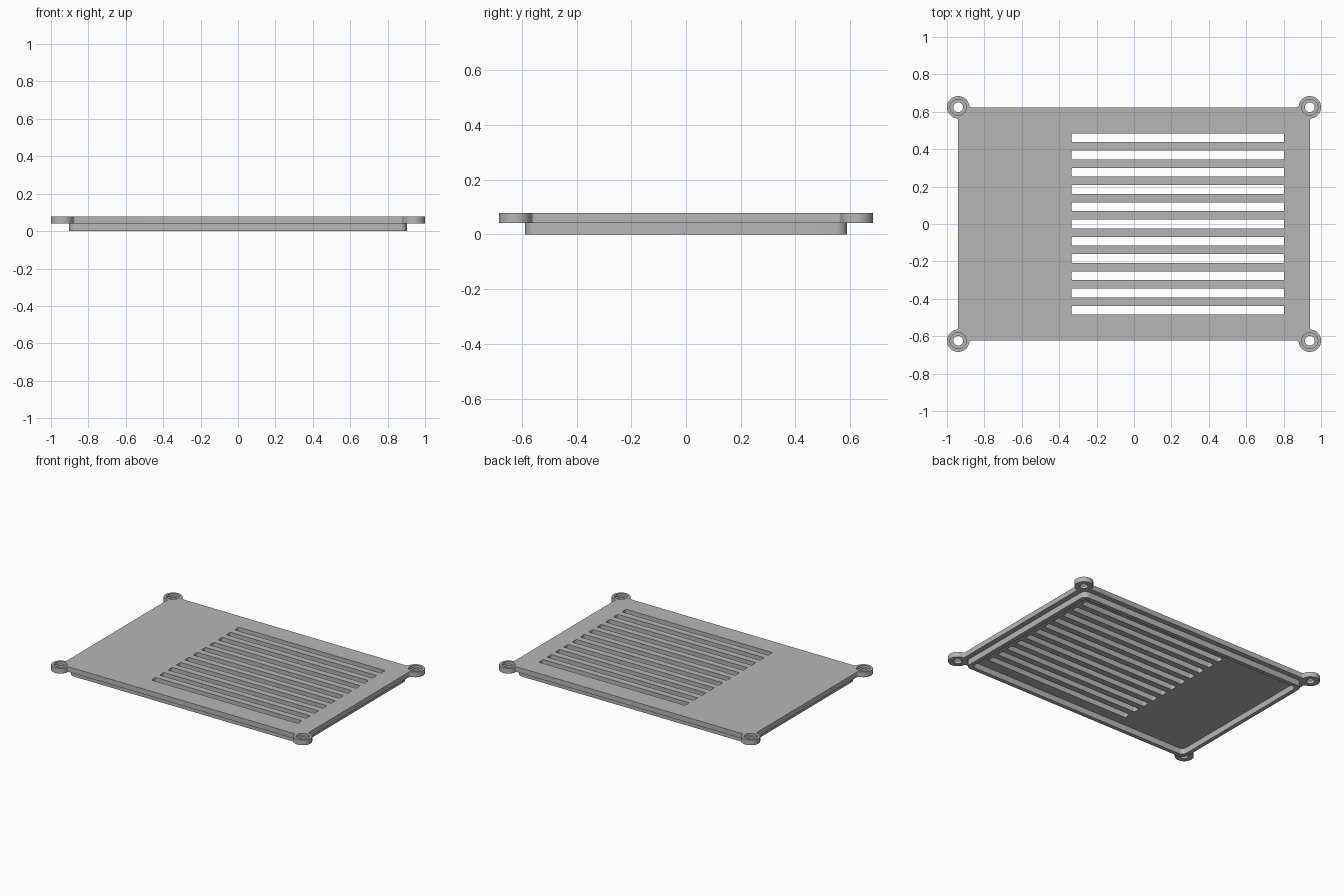
import bpy, bmesh
from math import sin, cos, pi, atan2, sqrt, radians

cube = bpy.data.objects.get("Cube")
if cube:
    bpy.data.objects.remove(cube, do_unlink=True)

TOP, UNDER = 0.078, 0.042           # plate heights
PX, PY = 0.94, 0.624                # plate half size, also the lug centres
LUG, FILLET = 0.06, 0.01            # lug radius and the blend into the plate edge

grey = bpy.data.materials.new("grey_plastic")
grey.use_nodes = True
grey.diffuse_color = (0.47, 0.47, 0.47, 1)
grey.node_tree.nodes["Principled BSDF"].inputs["Base Color"].default_value = grey.diffuse_color


def arc(cx, cy, r, a0, a1, n):
    return [(cx + r * cos(a0 + (a1 - a0) * i / n), cy + r * sin(a0 + (a1 - a0) * i / n))
            for i in range(n + 1)]


def circle(cx, cy, r, n=48):
    return arc(cx, cy, r, 0, 2 * pi, n)[:-1]


def rounded_rect(cx, cy, hx, hy, r, n):
    pts = []
    for k, (sx, sy) in enumerate([(1, 1), (-1, 1), (-1, -1), (1, -1)]):
        pts += arc(cx + sx * (hx - r), cy + sy * (hy - r), r, k * pi / 2, (k + 1) * pi / 2, n)
    return pts


def loft(bm, sections, ring=False):
    """Skin (outline, z) sections; cap the ends, or join last to first for a ring."""
    loops = [[bm.verts.new((x, y, z)) for x, y in pts] for pts, z in sections]
    pairs = list(zip(loops, loops[1:]))
    if ring:
        pairs.append((loops[-1], loops[0]))
    else:
        bm.faces.new(loops[0][::-1])
        bm.faces.new(loops[-1])
    for a, b in pairs:
        for i in range(len(a)):
            j = (i + 1) % len(a)
            bm.faces.new((a[i], a[j], b[j], b[i]))


def make_object(name, bm):
    bmesh.ops.recalc_face_normals(bm, faces=bm.faces)
    mesh = bpy.data.meshes.new(name)
    bm.to_mesh(mesh)
    bm.free()
    mesh.materials.append(grey)
    obj = bpy.data.objects.new(name, mesh)
    bpy.context.collection.objects.link(obj)
    return obj


def smooth(obj):
    bpy.ops.object.select_all(action='DESELECT')
    obj.select_set(True)
    bpy.context.view_layer.objects.active = obj
    bpy.ops.object.shade_smooth_by_angle(angle=radians(30))


# Plate outline: one filleted lug corner, mirrored to the other three
d = sqrt(LUG ** 2 + 2 * LUG * FILLET)
a = atan2(-d, FILLET)
corner = (arc(PX + FILLET, PY - d, FILLET, pi, a + pi, 6)
          + arc(PX, PY, LUG, a, pi / 2 - a, 40)[1:]
          + arc(PX - d, PY + FILLET, FILLET, 1.5 * pi - a, 1.5 * pi, 6)[1:])
outline = []
for sx, sy in [(1, 1), (-1, 1), (-1, -1), (1, -1)]:
    pts = [(sx * x, sy * y) for x, y in corner]
    outline += pts if sx * sy > 0 else pts[::-1]

bm = bmesh.new()
loft(bm, [(outline, UNDER), (outline, TOP)])
plate = make_object("vent_plate", bm)

# Cutter: vent slots and stepped screw holes
bm = bmesh.new()
for i in range(-5, 6):
    slot = rounded_rect(0.235, i * 0.0922, 0.568, 0.0235, 0.006, 4)
    loft(bm, [(slot, -0.1), (slot, 0.2)])
for sx in (1, -1):
    for sy in (1, -1):
        hole = circle(sx * PX, sy * PY, 0.026)
        bore = circle(sx * PX, sy * PY, 0.043)
        loft(bm, [(hole, -0.1), (hole, 0.06), (bore, 0.06), (bore, 0.2)])
cutter = make_object("slot_and_hole_cutter", bm)
cutter.hide_render = True

cut = plate.modifiers.new("openings", 'BOOLEAN')
cut.operation = 'DIFFERENCE'
cut.solver = 'EXACT'
cut.object = cutter
bpy.context.view_layer.objects.active = plate
bpy.ops.object.modifier_apply(modifier=cut.name)
bpy.data.objects.remove(cutter, do_unlink=True)
smooth(plate)

# Locating lip under the plate
outer = rounded_rect(0, 0, 0.904, 0.588, 0.04, 10)
inner = rounded_rect(0, 0, 0.876, 0.56, 0.03, 10)
bm = bmesh.new()
loft(bm, [(outer, 0), (outer, UNDER + 0.004), (inner, UNDER + 0.004), (inner, 0)], ring=True)
smooth(make_object("locating_lip", bm))
